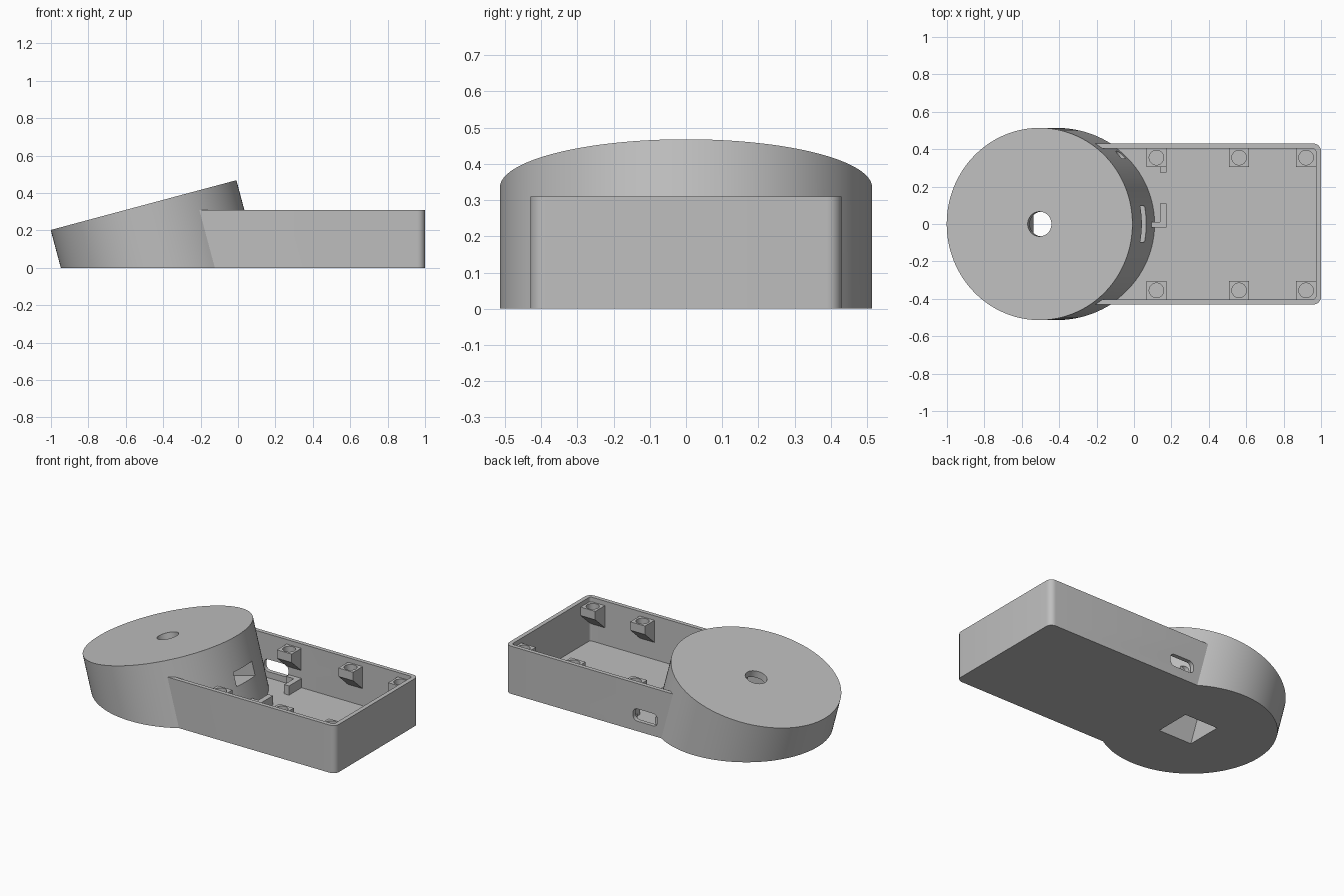
import bpy, bmesh, math
from mathutils import Matrix, Vector

if "Cube" in bpy.data.objects:
    bpy.data.objects.remove(bpy.data.objects["Cube"])

grey = bpy.data.materials.new("plain grey")
grey.use_nodes = True
grey.diffuse_color = (0.52, 0.52, 0.52, 1)
grey.node_tree.nodes["Principled BSDF"].inputs["Base Color"].default_value = (0.52, 0.52, 0.52, 1)


def prism(name, profile, height, matrix=Matrix()):
    """Extrude a flat outline along local z, then place it."""
    bm = bmesh.new()
    face = bm.faces.new([bm.verts.new((x, y, 0)) for x, y in profile])
    out = bmesh.ops.extrude_face_region(bm, geom=[face])
    moved = [v for v in out["geom"] if isinstance(v, bmesh.types.BMVert)]
    bmesh.ops.translate(bm, verts=moved, vec=(0, 0, height))
    bm.transform(matrix)
    bmesh.ops.recalc_face_normals(bm, faces=bm.faces)
    mesh = bpy.data.meshes.new(name)
    bm.to_mesh(mesh)
    bm.free()
    obj = bpy.data.objects.new(name, mesh)
    obj.data.materials.append(grey)
    bpy.context.collection.objects.link(obj)
    return obj


def circle(r, n=128):
    return [(r * math.cos(math.tau * i / n), r * math.sin(math.tau * i / n)) for i in range(n)]


def rounded(x0, x1, y0, y1, r, n=6):
    """Outline of a rectangle with round corners."""
    corners = [(x1 - r, y1 - r), (x0 + r, y1 - r), (x0 + r, y0 + r), (x1 - r, y0 + r)]
    pts = []
    for q, (cx, cy) in enumerate(corners):
        for i in range(n + 1):
            a = math.pi / 2 * (q + i / n)
            pts.append((cx + r * math.cos(a), cy + r * math.sin(a)))
    return pts


def rect(x0, x1, y0, y1):
    return [(x0, y0), (x1, y0), (x1, y1), (x0, y1)]


def combine(target, tool, operation="DIFFERENCE"):
    """Apply a boolean and discard the tool object."""
    tool.hide_render = True
    mod = target.modifiers.new("cut", "BOOLEAN")
    mod.operation, mod.solver, mod.object = operation, "EXACT", tool
    bpy.context.view_layer.objects.active = target
    bpy.ops.object.modifier_apply(modifier=mod.name)
    bpy.data.objects.remove(tool)


def lift(z):
    return Matrix.Translation((0, 0, z))


# Frame of the tilted head: local z is its axis, origin at the top centre
TILT = Matrix.Translation((-0.505, 0, 0.335)) @ Matrix.Rotation(math.radians(-15), 4, "Y")
FLOOR, RIM = 0.025, 0.31

# Open tray joined to the tilted round head, trimmed flat underneath
body = prism("body", rounded(-0.4, 1, -0.43, 0.43, 0.04), RIM + 0.1, lift(-0.1))
combine(body, prism("cavity", rounded(-0.35, 0.972, -0.403, 0.403, 0.015), 1, lift(FLOOR)))
combine(body, prism("head", circle(0.514), 0.8, TILT @ lift(-0.8)), "UNION")
combine(body, prism("ground_trim", rect(-2, 2, -2, 2), 2, lift(-2)))

# Square pocket from below, round hole in the top, cable tunnel to the tray
combine(body, prism("pocket", rect(-0.117, 0.117, -0.12, 0.12), 0.8, TILT @ lift(-0.845)))
combine(body, prism("top_hole", circle(0.066, 48), 0.3, TILT @ lift(-0.2)))
combine(body, prism("tunnel", rect(0.05, 0.56, -0.095, 0.095), 0.09, TILT @ lift(-0.285)))

# Rounded port through the back wall
upright = Matrix.Translation((0, 0.5, 0)) @ Matrix.Rotation(math.pi / 2, 4, "X")
combine(body, prism("port", rounded(-0.095, 0.08, 0.065, 0.145, 0.03), 0.15, upright))

# Screw posts along both long walls, with a sloped underside
post_profile = [(0.41, 0.28), (0.305, 0.28), (0.305, 0.225), (0.41, 0.13)]
along_x = Matrix(((0, 0, 1, 0), (1, 0, 0, 0), (0, 1, 0, 0), (0, 0, 0, 1)))
parts = [body]
for side, s in (("back", 1), ("front", -1)):
    for i, x in enumerate((0.12, 0.562, 0.92)):
        profile = [(s * y, z) for y, z in post_profile]
        post = prism(f"{side}_screw_post_{i + 1}", profile, 0.106,
                     Matrix.Translation((x - 0.053, 0, 0)) @ along_x)
        hole = prism("screw_hole", circle(0.039, 32), 0.2, Matrix.Translation((x, s * 0.355, 0.235)))
        combine(post, hole)
        parts.append(post)

# Small L-shaped board stops on the floor
for name, y in (("centre_board_stop", -0.02), ("back_board_stop", 0.3)):
    outline = [(0.085, y), (0.175, y), (0.175, y + 0.13), (0.14, y + 0.13),
               (0.14, y + 0.03), (0.085, y + 0.03)]
    if y > 0:
        outline = [(px, 2 * y + 0.105 - py) for px, py in outline]
    parts.append(prism(name, outline, 0.065, lift(FLOOR - 0.005)))

# Smooth the round surfaces, keep hard edges
for obj in parts:
    bpy.ops.object.select_all(action="DESELECT")
    obj.select_set(True)
    bpy.context.view_layer.objects.active = obj
    bpy.ops.object.shade_smooth_by_angle(angle=math.radians(30))
